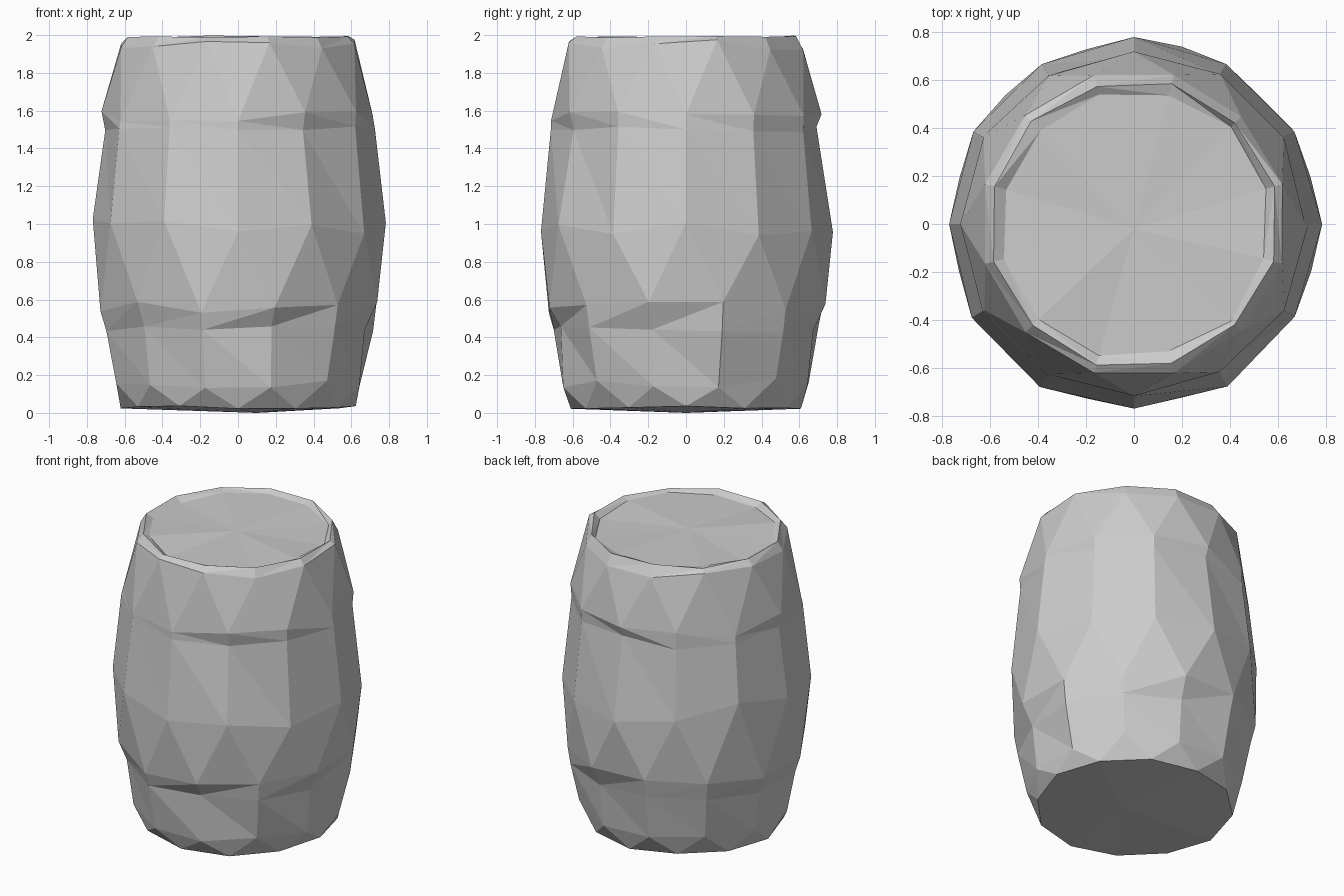
import bpy, bmesh, math, random

if "Cube" in bpy.data.objects:
    bpy.data.objects.remove(bpy.data.objects["Cube"])

random.seed(4)
N = 12
STEP = 2 * math.pi / N


def ring(bm, z, r, shift=0.0, dz=0.0, dr=0.0, dents=(), dent=0.0):
    """One twelve-sided ring; 'dents' are the vertices pulled inward."""
    verts = []
    for i in range(N):
        a = (i + shift) * STEP - math.pi / 2
        rad = r + random.uniform(-dr, dr) - (dent if i in dents else 0)
        verts.append(bm.verts.new((rad * math.cos(a), rad * math.sin(a),
                                   z + random.uniform(-dz, dz))))
    return verts


def bridge(bm, low, high, forward=True):
    """Triangulated band; forward sets the direction of the diagonals."""
    for i in range(N):
        j = (i + 1) % N
        if forward:
            bm.faces.new((low[i], low[j], high[i]))
            bm.faces.new((low[j], high[j], high[i]))
        else:
            bm.faces.new((low[i], low[j], high[j]))
            bm.faces.new((low[i], high[j], high[i]))


def cap(bm, verts, z, x=0.0, y=0.0, up=True):
    c = bm.verts.new((x, y, z))
    for i in range(N):
        a, b = verts[i], verts[(i + 1) % N]
        bm.faces.new((a, b, c) if up else (b, a, c))


def finish(bm, name):
    me = bpy.data.meshes.new(name)
    bm.normal_update()
    bm.to_mesh(me)
    bm.free()
    obj = bpy.data.objects.new(name, me)
    bpy.context.collection.objects.link(obj)
    return obj


# Barrel body: uneven faceted staves with worn hoop ledges, base and rim
bm = bmesh.new()
rings = [
    ring(bm, 0.03, 0.615, 0, 0.01, 0.01),
    ring(bm, 0.16, 0.665, 0.5, 0.03, 0.01),
    ring(bm, 0.45, 0.73, 0.5, 0.03, 0.01, (0, 2, 5, 8, 10), 0.035),
    ring(bm, 0.56, 0.755, 0.5, 0.03, 0.01),
    ring(bm, 1.02, 0.775, 0, 0.09, 0.008),
    ring(bm, 1.50, 0.72, 0, 0.02, 0.008, (1, 6, 9), 0.025),
    ring(bm, 1.57, 0.715, 0, 0.03, 0.008),
    ring(bm, 1.95, 0.635, 0.5, 0.03, 0.008),
    ring(bm, 1.993, 0.60, 0.5, 0.007, 0.008),
    ring(bm, 1.968, 0.56, 0.5, 0.012, 0.015),
]
forward = (True, True, False, False, True, True, True, False, True)
for k, diagonal in enumerate(forward):
    bridge(bm, rings[k], rings[k + 1], diagonal)
cap(bm, rings[0], 0.0, 0.1, 0.0, up=False)
rim_edge = [v.co.copy() for v in rings[-1]]
finish(bm, "barrel_body")

# Slightly sunken lid
bm = bmesh.new()
lid = [bm.verts.new(co) for co in rim_edge]
cap(bm, lid, 1.975, 0.0, -0.02)
finish(bm, "barrel_lid")
